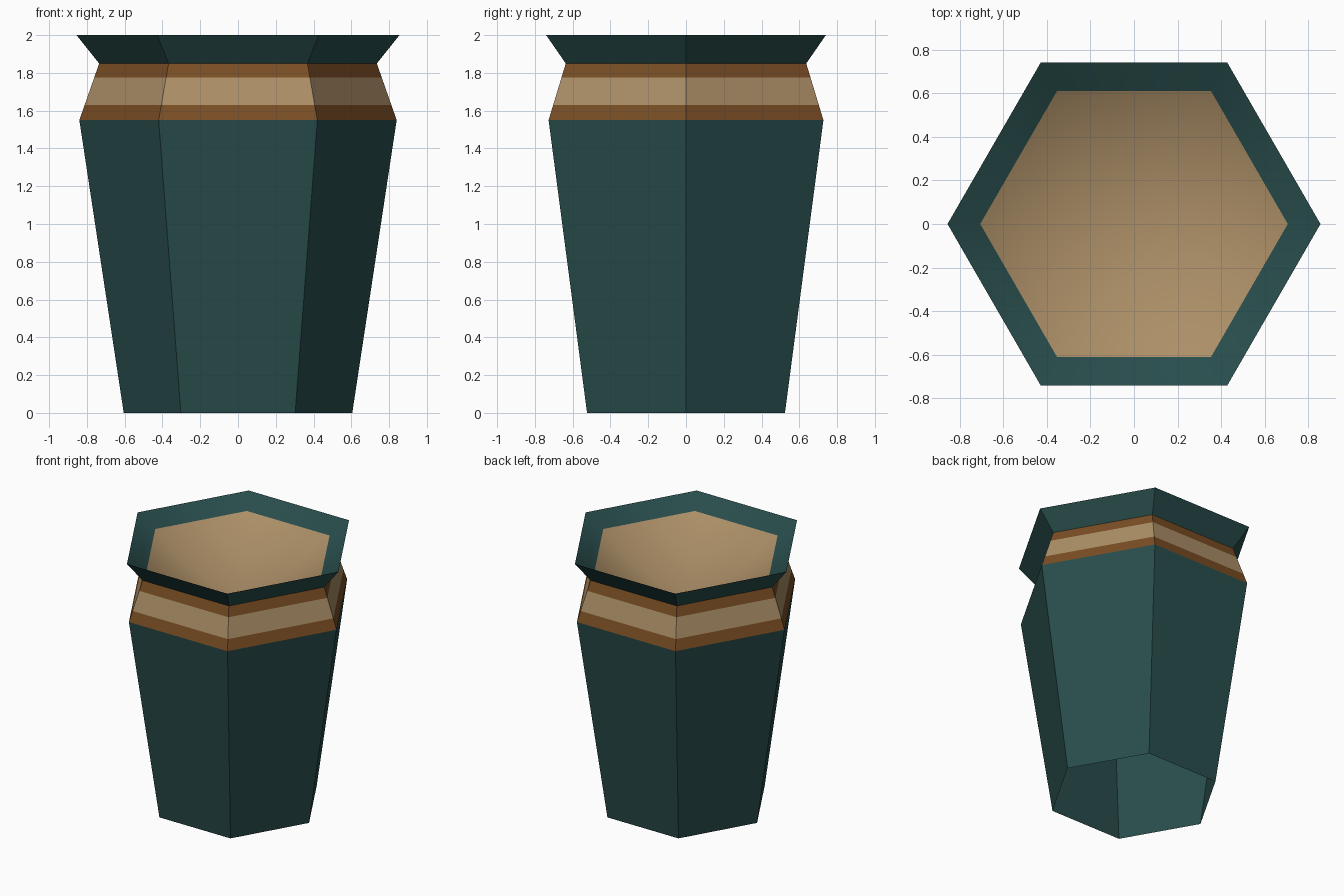
import bpy, bmesh, math

if "Cube" in bpy.data.objects:
    bpy.data.objects.remove(bpy.data.objects["Cube"])

SIDES = 6


def material(name, rgb):
    m = bpy.data.materials.new(name)
    m.diffuse_color = (*rgb, 1.0)
    m.use_nodes = True
    m.node_tree.nodes["Principled BSDF"].inputs["Base Color"].default_value = m.diffuse_color
    return m


teal = material("dark teal", (0.0212, 0.0742, 0.0723))
brown = material("brown", (0.195, 0.0762, 0.0176))
tan = material("tan", (0.413, 0.275, 0.136))


def ring(bm, r, z):
    if r == 0:
        return [bm.verts.new((0, 0, z))] * SIDES
    return [bm.verts.new((r * math.cos(math.tau * i / SIDES),
                          r * math.sin(math.tau * i / SIDES), z))
            for i in range(SIDES)]


def shell(name, profile, mats, smooth=False):
    """Six-sided open shell through (radius, z) points, one material per step."""
    bm = bmesh.new()
    rings = [ring(bm, r, z) for r, z in profile]
    for k, (a, b) in enumerate(zip(rings, rings[1:])):
        for i in range(SIDES):
            j = (i + 1) % SIDES
            corners = [a[i], a[j], b[j], b[i]]
            f = bm.faces.new(list(dict.fromkeys(corners)))
            f.material_index = k
            f.smooth = smooth
    me = bpy.data.meshes.new(name)
    bm.to_mesh(me)
    bm.free()
    for m in mats:
        me.materials.append(m)
    ob = bpy.data.objects.new(name, me)
    bpy.context.collection.objects.link(ob)
    return ob


def band_radius(z):
    return 0.84 + (0.735 - 0.84) * (z - 1.55) / 0.30


def bowl_z(r):
    return 1.50 + 0.50 * r / 0.855


# tapering body, open underneath
shell("body", [(0.605, 0), (0.84, 1.55)], [teal])

# striped shoulder band
shell("shoulder_band", [(band_radius(z), z) for z in (1.55, 1.63, 1.775, 1.85)],
      [brown, tan, brown])

# flared rim
shell("rim", [(0.735, 1.85), (0.855, 2.0)], [teal])

# sunken, softly shaded top with a teal lip and tan inside
shell("inner_bowl", [(r, bowl_z(r)) for r in (0.855, 0.705, 0)],
      [teal, tan], smooth=True)
